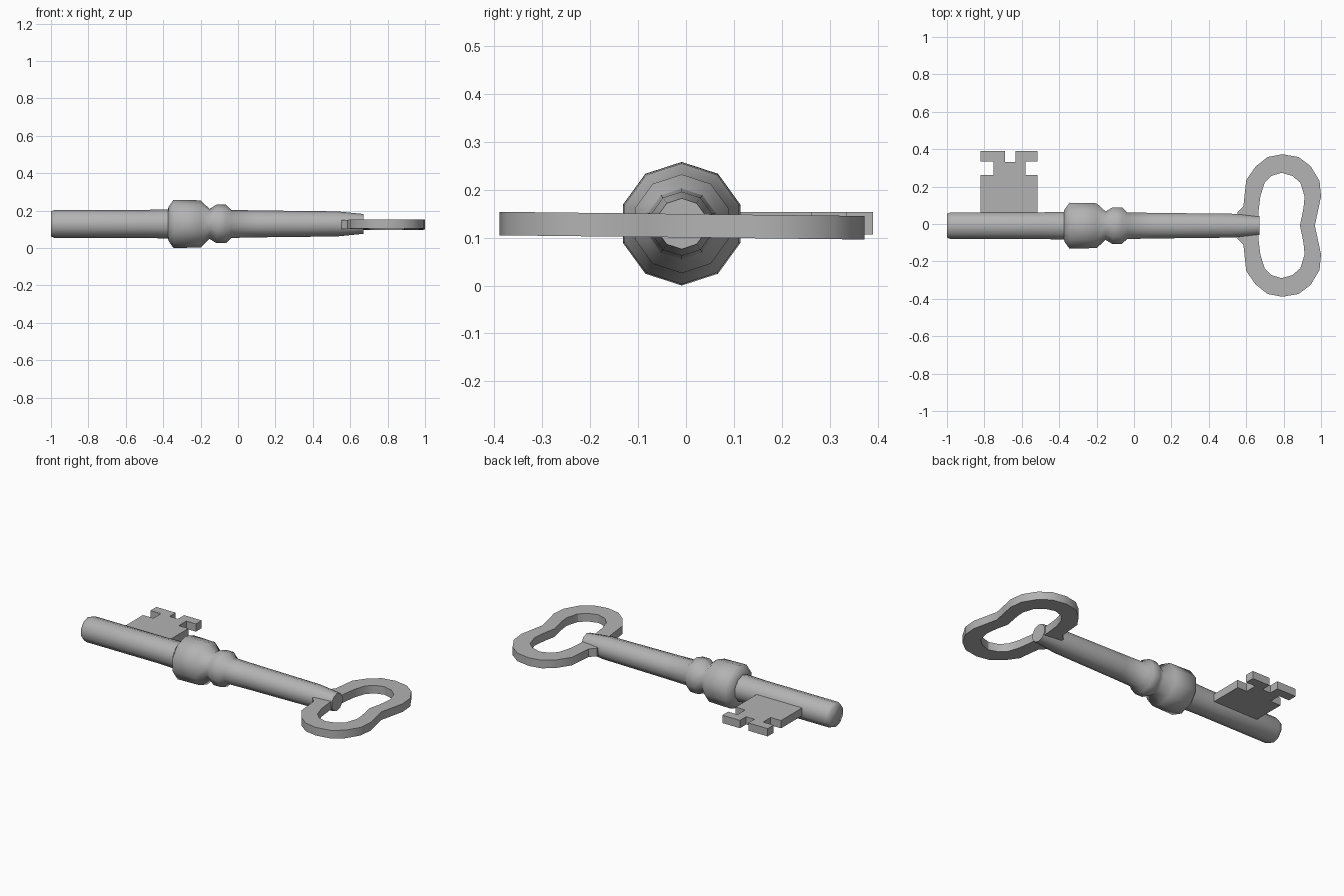
import bpy, bmesh, math

if "Cube" in bpy.data.objects:
    bpy.data.objects.remove(bpy.data.objects["Cube"])

AXIS_Y, AXIS_Z = -0.009, 0.129

# Dark grey metal shared by all parts
metal = bpy.data.materials.new("dark_metal")
metal.diffuse_color = (0.45, 0.45, 0.45, 1)
metal.use_nodes = True
metal.node_tree.nodes["Principled BSDF"].inputs["Base Color"].default_value = metal.diffuse_color


def finish(bm, name, angle):
    bmesh.ops.recalc_face_normals(bm, faces=bm.faces)
    mesh = bpy.data.meshes.new(name)
    bm.to_mesh(mesh)
    bm.free()
    mesh.materials.append(metal)
    ob = bpy.data.objects.new(name, mesh)
    bpy.context.collection.objects.link(ob)
    bpy.ops.object.select_all(action='DESELECT')
    ob.select_set(True)
    bpy.context.view_layer.objects.active = ob
    bpy.ops.object.shade_smooth_by_angle(angle=math.radians(angle))
    return ob


def turned(name, profile, sides=10):
    """Solid of revolution along x from (x, radius) pairs."""
    bm = bmesh.new()
    rings = []
    for x, r in profile:
        rings.append([bm.verts.new((x, AXIS_Y + r * math.sin(2 * math.pi * i / sides),
                                    AXIS_Z + r * math.cos(2 * math.pi * i / sides)))
                      for i in range(sides)])
    for a, b in zip(rings, rings[1:]):
        for i in range(sides):
            j = (i + 1) % sides
            bm.faces.new((a[i], a[j], b[j], b[i]))
    bm.faces.new(rings[0])
    bm.faces.new(rings[-1])
    return finish(bm, name, 75)


def extrude_up(bm, height):
    geo = bmesh.ops.extrude_face_region(bm, geom=bm.faces[:])
    verts = [v for v in geo['geom'] if isinstance(v, bmesh.types.BMVert)]
    bmesh.ops.translate(bm, verts=verts, vec=(0, 0, height))


# Shaft with turned collar and bead
turned("shaft", [
    (-1.0, 0.067), (-0.98, 0.075), (-0.50, 0.075), (-0.374, 0.078),
    (-0.372, 0.09), (-0.345, 0.129), (-0.20, 0.126), (-0.152, 0.08),
    (-0.115, 0.103), (-0.065, 0.103), (-0.037, 0.075), (0.10, 0.072),
    (0.53, 0.067), (0.67, 0.053)])

# Bow: matching half outlines, mirrored into a closed ring
outer = [(.553, 0), (.553, .07), (.585, .104), (.60, .243), (.65, .315), (.714, .366),
         (.793, .381), (.88, .366), (.944, .318), (.992, .238), (1.0, .155), (.983, .075), (.967, 0)]
inner = [(.665, 0), (.665, .03), (.665, .07), (.676, .158), (.698, .228), (.735, .265),
         (.789, .282), (.847, .265), (.89, .228), (.912, .155), (.908, .11), (.902, .07), (.887, 0)]


def mirrored(half):
    return half + [(x, -y) for x, y in half[-2:0:-1]]


bm = bmesh.new()
# the bow leans very slightly out of level
loops = [[bm.verts.new((x, y - 0.008, 0.1005 - 0.0115 * y)) for x, y in mirrored(h)]
         for h in (outer, inner)]
n = len(loops[0])
for i in range(n):
    j = (i + 1) % n
    bm.faces.new((loops[0][i], loops[0][j], loops[1][j], loops[1][i]))
extrude_up(bm, 0.049)
finish(bm, "bow", 30)

# Bit: notched plate
bit = [(-.82, -.01), (-.82, .262), (-.75, .262), (-.75, .334), (-.82, .334), (-.82, .39),
       (-.69, .39), (-.69, .331), (-.634, .331), (-.634, .39), (-.516, .39), (-.516, .334),
       (-.58, .334), (-.58, .262), (-.516, .262), (-.516, -.01)]
bm = bmesh.new()
bm.faces.new([bm.verts.new((x, y, 0.107)) for x, y in bit])
extrude_up(bm, 0.047)
finish(bm, "bit", 30)
